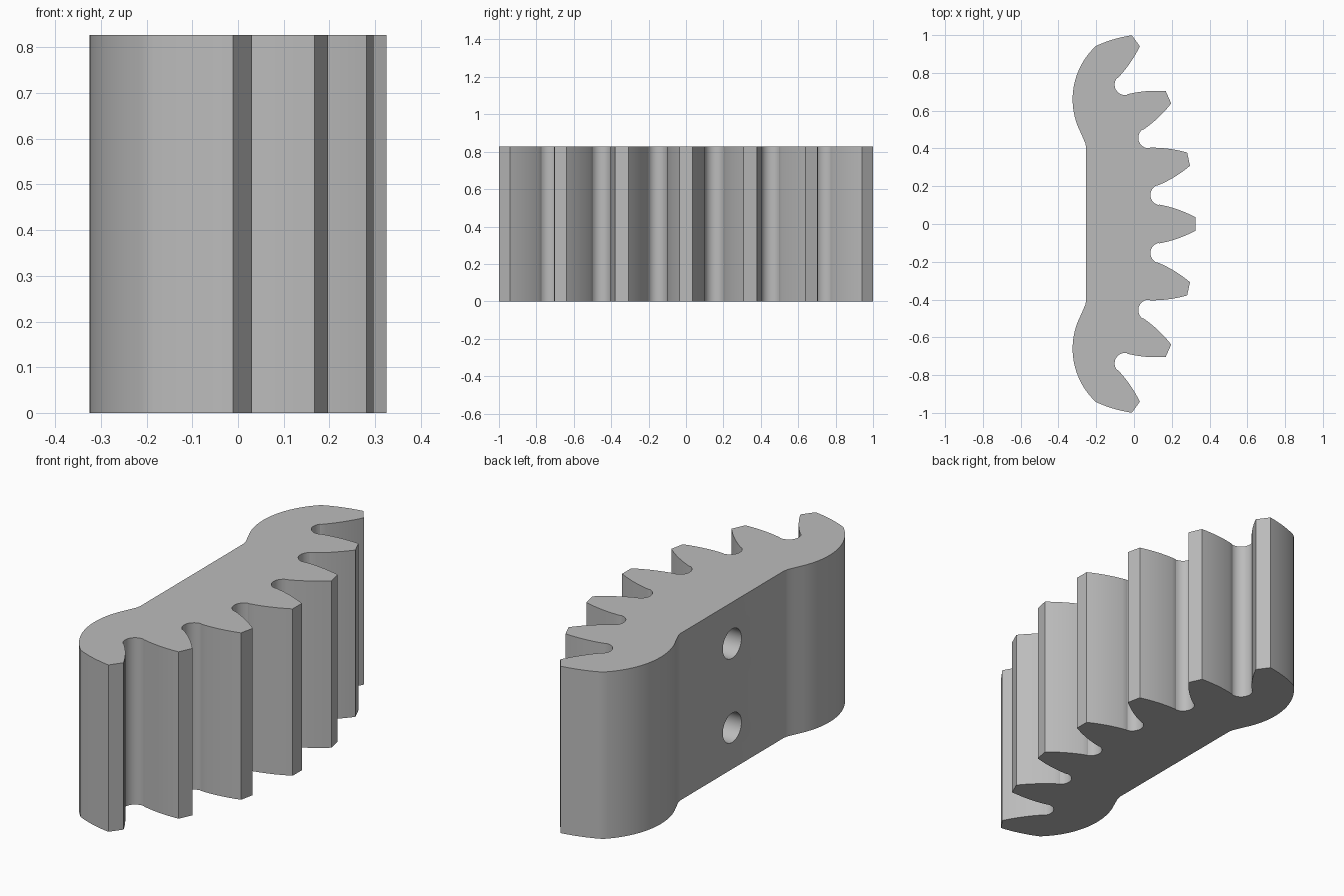
import bpy, bmesh
from math import sin, cos, pi, radians, atan2
from mathutils import Matrix

cube = bpy.data.objects.get("Cube")
if cube:
    bpy.data.objects.remove(cube, do_unlink=True)

HEIGHT = 0.827
CENTRE_X = -1.325          # centre of the gear circle
TIP_R, ROOT_R = 1.65, 1.42
FILLET = 0.055
PITCH = radians(12)
BACK_X = -0.253            # flat mounting face
END = 3                    # teeth run from -END to END

grey = bpy.data.materials.new("grey_metal")
grey.use_nodes = True
grey.diffuse_color = (0.5, 0.5, 0.5, 1)
grey.node_tree.nodes["Principled BSDF"].inputs["Base Color"].default_value = (0.5, 0.5, 0.5, 1)


def place(along, side, angle):
    """Radial and sideways distance, turned about the gear centre."""
    return (CENTRE_X + along * cos(angle) - side * sin(angle),
            along * sin(angle) + side * cos(angle))


def flank(angle, side):
    """Curved tooth side, from tip to root."""
    pts = []
    for i in range(10):
        t = 0.19 * i / 9
        pts.append(place(TIP_R - t, side * (0.036 + 0.52 * t - 0.9 * t * t), angle))
    return pts


def root(angle):
    """Rounded valley between two teeth."""
    pts = []
    for i in range(15):
        a = radians(-68 + 136 * i / 14)
        pts.append(place(ROOT_R + FILLET * (1 - cos(a)), FILLET * sin(a), angle))
    return pts


# Toothed edge, running from -y to +y
outline = []
for k in range(-END, END + 1):
    outline += flank(k * PITCH, -1)[::-1] + flank(k * PITCH, 1)
    if k < END:
        outline += root((k + 0.5) * PITCH)

# Rounded back lobe, then a small blend into the flat
lobe_x, lobe_y, lobe_r = 0.06, 0.66, 0.385
sx, sy = outline[-1]
start = atan2(sy - lobe_y, sx - lobe_x)
stop = pi + radians(27)
lobe = []
for i in range(1, 25):
    a = start + (stop - start) * i / 24
    lobe.append((lobe_x + lobe_r * cos(a), lobe_y + lobe_r * sin(a)))
lobe += [(-0.268, 0.451), (-0.258, 0.428), (BACK_X, 0.405)]
outline += lobe + [(x, -y) for x, y in reversed(lobe)]

# Extruded body
bm = bmesh.new()
base = bm.faces.new([bm.verts.new((x, y, 0)) for x, y in outline])
top = bmesh.ops.extrude_face_region(bm, geom=[base])
bmesh.ops.translate(bm, vec=(0, 0, HEIGHT),
                    verts=[v for v in top["geom"] if isinstance(v, bmesh.types.BMVert)])
bmesh.ops.recalc_face_normals(bm, faces=bm.faces[:])
mesh = bpy.data.meshes.new("gear_segment")
bm.to_mesh(mesh)
bm.free()
mesh.materials.append(grey)
body = bpy.data.objects.new("gear_segment", mesh)
bpy.context.collection.objects.link(body)

# Two blind screw holes in the flat back
HOLE_R, DEPTH = 0.073, 0.3
bm = bmesh.new()
for z in (0.205, HEIGHT - 0.205):
    bmesh.ops.create_cone(
        bm, cap_ends=True, segments=40, radius1=HOLE_R, radius2=HOLE_R, depth=2 * DEPTH,
        matrix=Matrix.Translation((BACK_X, 0, z)) @ Matrix.Rotation(pi / 2, 4, 'Y'))
mesh = bpy.data.meshes.new("hole_cutter")
bm.to_mesh(mesh)
bm.free()
mesh.materials.append(grey)
cutter = bpy.data.objects.new("hole_cutter", mesh)
cutter.hide_render = True
bpy.context.collection.objects.link(cutter)

bpy.ops.object.select_all(action='DESELECT')
body.select_set(True)
bpy.context.view_layer.objects.active = body
cut = body.modifiers.new("screw_holes", 'BOOLEAN')
cut.operation = 'DIFFERENCE'
cut.solver = 'EXACT'
cut.object = cutter
bpy.ops.object.modifier_apply(modifier=cut.name)
bpy.data.objects.remove(cutter, do_unlink=True)

bpy.ops.object.shade_smooth_by_angle(angle=radians(25))
